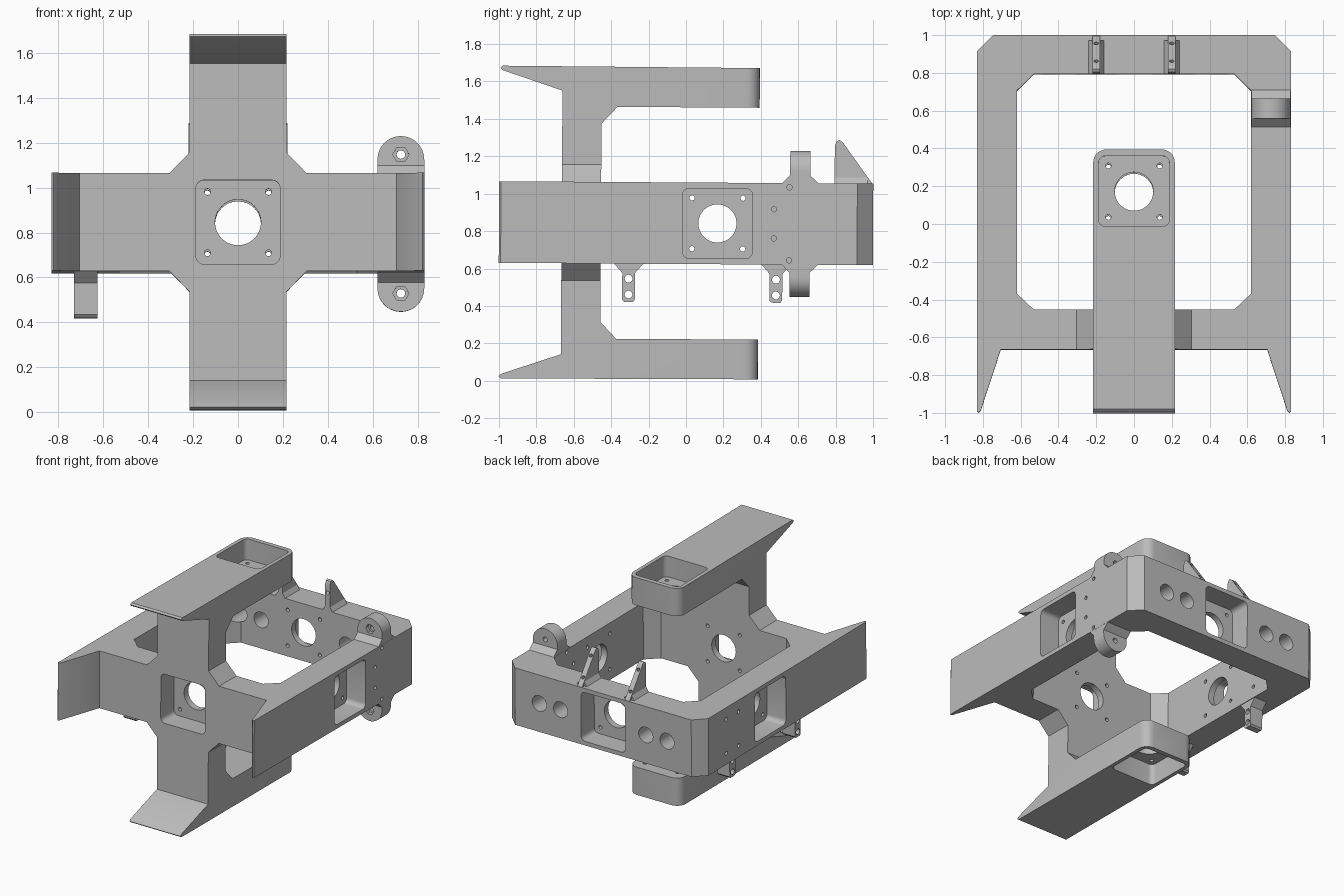
import bpy, bmesh, math
from mathutils import Matrix, Vector

cube = bpy.data.objects.get("Cube")
if cube:
    bpy.data.objects.remove(cube, do_unlink=True)

C = 0.842      # height of the frame's centre line
H = 0.218      # half width of every band
W = 0.83       # half span of the frame
V = 0.21       # half thickness inset of bands (outer to inner face)
TILT = -0.0065

grey = bpy.data.materials.new("grey plastic")
grey.use_nodes = True
colour = (0.5, 0.5, 0.5, 1)
grey.diffuse_color = colour
grey.node_tree.nodes["Principled BSDF"].inputs["Base Color"].default_value = colour

# Profile planes, all measured from the frame's centre height
UP = Matrix.Translation((0, 0, C))
AXIS = {
    "x": UP @ Matrix(((0, 0, 1, 0), (1, 0, 0, 0), (0, 1, 0, 0), (0, 0, 0, 1))),
    "y": UP @ Matrix(((1, 0, 0, 0), (0, 0, 1, 0), (0, 1, 0, 0), (0, 0, 0, 1))),
    "z": UP,
}


def circle(r, u=0, v=0, n=32):
    return [(u + r * math.cos(math.tau * i / n), v + r * math.sin(math.tau * i / n)) for i in range(n)]


def rounded(w, h, r, v=0, n=5):
    """Rectangle of half size w, h with round corners."""
    pts = []
    for k, (sx, sy) in enumerate(((1, 1), (-1, 1), (-1, -1), (1, -1))):
        for i in range(n + 1):
            a = (k + i / n) * math.pi / 2
            pts.append((sx * (w - r) + r * math.cos(a), v + sy * (h - r) + r * math.sin(a)))
    return pts


def build(name, prisms):
    """Make one object from prisms given as (points, low, high, matrix)."""
    bm = bmesh.new()
    for pts, lo, hi, m in prisms:
        rings = [[bm.verts.new(m @ Vector((u, v, w))) for u, v in pts] for w in (lo, hi)]
        bm.faces.new(rings[0])
        bm.faces.new(rings[1])
        for i in range(len(pts)):
            j = (i + 1) % len(pts)
            bm.faces.new((rings[0][i], rings[0][j], rings[1][j], rings[1][i]))
    bmesh.ops.recalc_face_normals(bm, faces=bm.faces)
    mesh = bpy.data.meshes.new(name)
    bm.to_mesh(mesh)
    bm.free()
    mesh.materials.append(grey)
    obj = bpy.data.objects.new(name, mesh)
    bpy.context.collection.objects.link(obj)
    return obj


def combine(obj, other, operation):
    mod = obj.modifiers.new("combine", "BOOLEAN")
    mod.operation, mod.object, mod.solver = operation, other, "EXACT"
    bpy.context.view_layer.objects.active = obj
    bpy.ops.object.modifier_apply(modifier=mod.name)
    bpy.data.objects.remove(other, do_unlink=True)


def facing(point, direction):
    """Matrix whose local z points out of a face."""
    return Matrix.Translation(point) @ Vector(direction).to_track_quat("Z", "Y").to_matrix().to_4x4()


# Horizontal ring: half outline mirrored, with an inner opening
I = W - V
half = [(W, -0.99), (0.822, -1), (0.812, -0.99), (0.705, -0.665)]
ring_pts = [(0.745, 1), (W, 0.915)] + half + [(-x, y) for x, y in reversed(half)] + [(-W, 0.915), (-0.745, 1)]
frame = build("frame_body", [(ring_pts, -H, H, AXIS["z"])])
opening = [(0.53, 0.793), (I, 0.705), (I, -0.37), (0.53, -0.455)]
opening += [(-x, y) for x, y in reversed(opening)]
combine(frame, build("opening", [(opening, -1, 1, AXIS["z"])]), "DIFFERENCE")

# Vertical bracket: same side profile turned upright, ends rounded in plan
END = 0.39
side = [(END, 0.832), (-0.985, 0.836), (-0.998, 0.825), (-0.985, 0.812), (-0.665, 0.705)]
side += [(y, -z) for y, z in reversed(side)]
inner = [(END, -I), (-0.37, -I), (-0.455, -0.53)]
side += inner + [(y, -z) for y, z in reversed(inner)]
upright = build("upright", [(side, -0.216, 0.216, AXIS["x"])])
combine(upright, build("end_round", [(rounded(0.216, 1.2, 0.07, END - 1.2), -1, 1, AXIS["z"])]), "INTERSECT")
combine(frame, upright, "UNION")

# Cross plate with corner gussets at the front
gusset = [(0.305, H), (0.216, 0.31)]
gusset += [(-x, z) for x, z in reversed(gusset)]
gusset += [(-x, -z) for x, z in gusset]
combine(frame, build("gussets", [(gusset, -0.665, -0.455, AXIS["y"])]), "UNION")

# Motor mounts: deep square pocket, centre bore and four screw holes
Y = 0.168
mounts = [
    facing((0, -0.665, C), (0, -1, 0)), facing((0, 1, C), (0, 1, 0)),
    facing((W, Y, C), (1, 0, 0)), facing((-W, Y, C), (-1, 0, 0)),
    facing((0, Y, C + 0.834), (0, 0, 1)), facing((0, Y, C - 0.834), (0, 0, -1)),
]
pockets = [(rounded(0.187, 0.187, 0.035), -0.16, 0.1, m) for m in mounts]
combine(frame, build("pockets", pockets), "DIFFERENCE")
holes = []
for m in mounts:
    holes.append((circle(0.102, n=48), -0.3, 0.1, m))
    for u in (-0.136, 0.136):
        for v in (-0.136, 0.136):
            holes.append((circle(0.014, u, v, 16), -0.3, 0.1, m))

# Round openings in the back wall and screw holes in the side walls
for x in (-0.54, -0.36, 0.36, 0.54):
    holes.append((circle(0.06, x, 0), 0.7, 1.1, AXIS["y"]))
for s in (-1, 1):
    for y, z in ((0.47, 0.078), (0.552, 0.195)):
        holes.append((circle(0.014, y, s * z, 16), 0.5, 0.9, AXIS["x"]))
    for y in (0.55, 0.7):
        holes.append((circle(0.014, y, s * 0.13, 16), -0.9, -0.5, AXIS["x"]))
combine(frame, build("holes", holes), "DIFFERENCE")
parts = [frame]

# Rounded lugs above and below the left wall, with nut recess
for s, name in ((1, "upper_lug"), (-1, "lower_lug")):
    mid, r, z = 0.725, 0.104, 0.287
    arc = [(mid + r * math.cos(a), s * (z + r * math.sin(a))) for a in (math.pi * i / 20 for i in range(21))]
    lug = build(name, [([(mid + r, s * H)] + arc + [(mid - r, s * H)], 0.555, 0.663, AXIS["y"])])
    foot = [(0.513, s * H), (0.555, s * 0.26), (0.663, s * 0.26), (0.707, s * H)]
    combine(lug, build("foot", [(foot, mid - r, mid + r, AXIS["x"])]), "UNION")
    top = s * (z + 0.022)
    combine(lug, build("nut", [(circle(0.036, mid, top, 6), 0.5, 0.585, AXIS["y"])]), "DIFFERENCE")
    combine(lug, build("bolt", [(circle(0.019, mid, top, 16), 0.5, 0.7, AXIS["y"])]), "DIFFERENCE")
    parts.append(lug)

# Sloped fins on the back wall, drilled square to their slope
fin_pts = [(0.793, H), (0.793, 0.42), (0.802, 0.443), (0.818, 0.45), (0.836, 0.437), (0.995, H)]
for s, name in ((1, "left_fin"), (-1, "right_fin")):
    x = s * 0.2
    fin = build(name, [(fin_pts, x - 0.02, x + 0.02, AXIS["x"])])
    flare = [(x - 0.042, H), (x - 0.02, 0.25), (x + 0.02, 0.25), (x + 0.042, H)]
    combine(fin, build("flare", [(flare, 0.793, 0.97, AXIS["y"])]), "UNION")
    drill = [(circle(0.012, n=16), -0.12, 0.05, facing((x, y, C + z), (0, 0.81, 0.585)))
             for y, z in ((0.86, 0.404), (0.955, 0.273))]
    combine(fin, build("drill", drill), "DIFFERENCE")
    parts.append(fin)

# Drilled tabs under the right wall
for y, name in ((-0.305, "front_tab"), (0.483, "rear_tab")):
    edge = [(0.078, -H), (0.034, -0.268), (0.034, -0.41), (0.024, -0.422)]
    tab_pts = [(y + u, z) for u, z in edge] + [(y - u, z) for u, z in reversed(edge)]
    tab = build(name, [(tab_pts, -0.73, -0.625, AXIS["x"])])
    drill = [(circle(0.021, y, z, 20), -0.8, -0.5, AXIS["x"]) for z in (-0.298, -0.383)]
    combine(tab, build("drill", drill), "DIFFERENCE")
    parts.append(tab)

# Smooth the curved walls and lean the whole assembly slightly
lean = UP @ Matrix.Rotation(TILT, 4, "X") @ UP.inverted()
for obj in parts:
    obj.matrix_world = lean
    bpy.ops.object.select_all(action="DESELECT")
    obj.select_set(True)
    bpy.context.view_layer.objects.active = obj
    bpy.ops.object.shade_smooth_by_angle(angle=math.radians(30))
